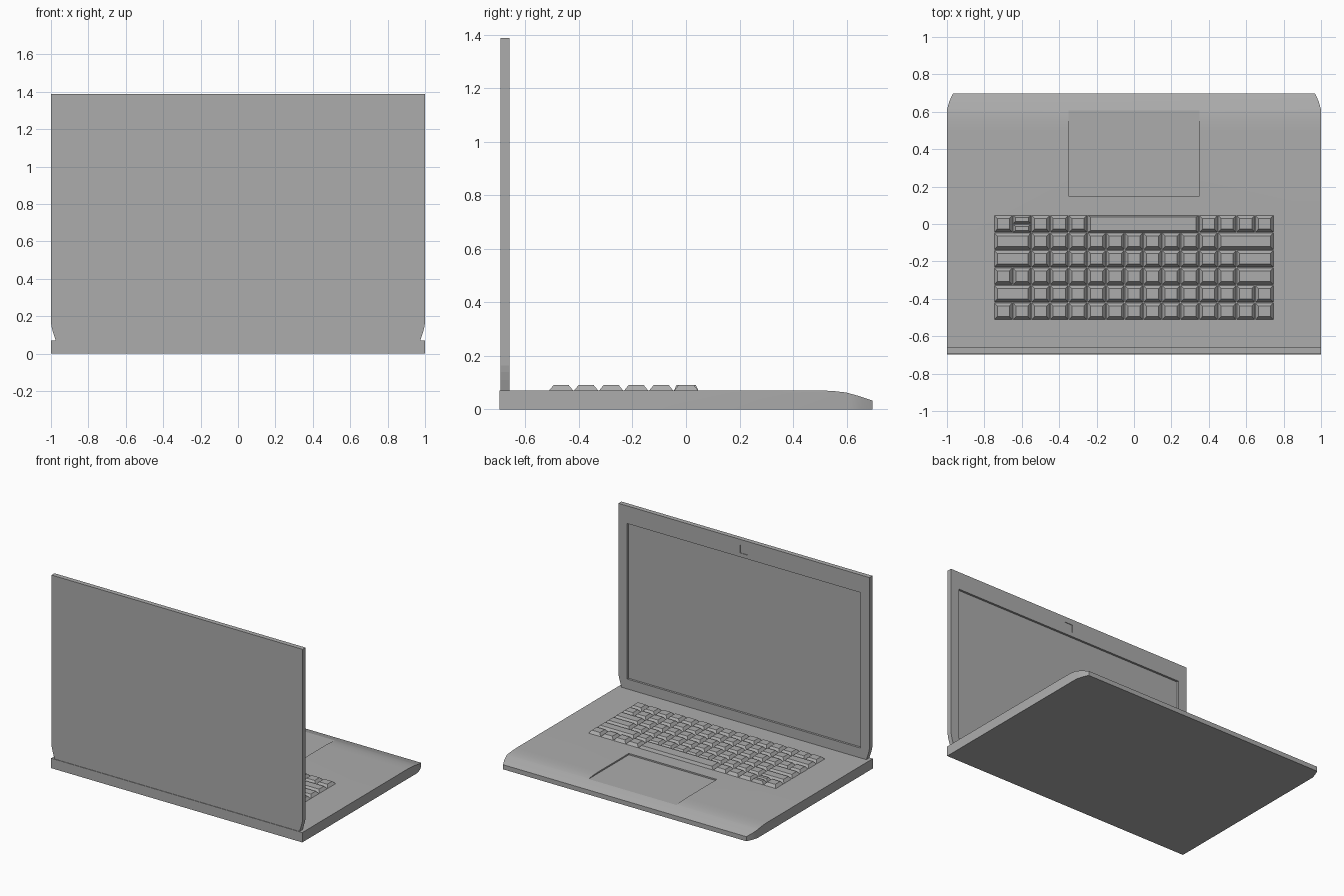
import bpy
import bmesh
from mathutils import Vector

cube = bpy.data.objects.get("Cube")
if cube:
    bpy.data.objects.remove(cube, do_unlink=True)

grey = bpy.data.materials.new("mid grey plastic")
grey.use_nodes = True
grey.diffuse_color = (0.415, 0.415, 0.415, 1)
grey.node_tree.nodes["Principled BSDF"].inputs["Base Color"].default_value = grey.diffuse_color


def finish(name, bm):
    """Turn a bmesh into a named grey object."""
    bmesh.ops.recalc_face_normals(bm, faces=bm.faces)
    mesh = bpy.data.meshes.new(name)
    bm.to_mesh(mesh)
    bm.free()
    mesh.materials.append(grey)
    obj = bpy.data.objects.new(name, mesh)
    bpy.context.collection.objects.link(obj)
    return obj


def prism(name, points, depth):
    """Extrude a closed outline of 3D points along a vector."""
    bm = bmesh.new()
    face = bm.faces.new([bm.verts.new(p) for p in points])
    moved = bmesh.ops.extrude_face_region(bm, geom=[face], use_keep_orig=True)["geom"]
    verts = [v for v in moved if isinstance(v, bmesh.types.BMVert)]
    bmesh.ops.translate(bm, verts=verts, vec=Vector(depth))
    return finish(name, bm)


def box(name, low, high):
    (x0, y0, z0), (x1, y1, z1) = low, high
    return prism(name, [(x0, y0, z0), (x1, y0, z0), (x1, y1, z0), (x0, y1, z0)], (0, 0, z1 - z0))


def carve(obj, cutter, operation="DIFFERENCE"):
    """Apply a boolean and remove its cutter."""
    mod = obj.modifiers.new("carve", "BOOLEAN")
    mod.operation, mod.solver, mod.object = operation, "EXACT", cutter
    bpy.context.view_layer.objects.active = obj
    bpy.ops.object.modifier_apply(modifier=mod.name)
    bpy.data.objects.remove(cutter, do_unlink=True)


def smooth(obj):
    bpy.ops.object.select_all(action="DESELECT")
    obj.select_set(True)
    bpy.context.view_layer.objects.active = obj
    bpy.ops.object.shade_smooth_by_angle(angle=0.5)


def mirrored(half):
    """Close a right-hand outline with its mirror image."""
    return half + [(-x, v) for x, v in reversed(half)]


DECK = 0.071
BACK, FRONT = -0.697, 0.697

# Base: side profile with a rounded palm edge, trimmed to rounded corners
profile = [(BACK, 0), (FRONT, 0), (FRONT, 0.033), (0.65, 0.049), (0.6, 0.063),
           (0.55, 0.069), (0.5, DECK), (BACK, DECK)]
base = prism("base", [(-1, y, z) for y, z in profile], (2, 0, 0))
plan = mirrored([(1, BACK - 0.1), (1, 0.612), (0.987, 0.657), (0.968, FRONT + 0.001)])
carve(base, prism("corner_trim", [(x, y, -0.1) for x, y in plan], (0, 0, 0.3)), "INTERSECT")

# Sunken touchpad with a crisp rim around its flat floor
PAD = 0.061
carve(base, box("touchpad_cutter", (-0.35, 0.15, PAD), (0.35, 0.63, 0.2)))
smooth(base)
verts = base.data.vertices
for edge in base.data.edges:
    if all(abs(verts[i].co.z - PAD) < 0.0005 and abs(verts[i].co.x) < 0.36 for i in edge.vertices):
        edge.use_edge_sharp = True

# Lid: upright panel with narrowed lower corners
LID_BACK, LID_FRONT = -0.693, -0.659
outline = mirrored([(0.975, DECK), (0.988, 0.11), (0.996, 0.14), (1, 0.165), (1, 1.388)])
lid = prism("lid", [(x, LID_BACK, z) for x, z in outline], (0, LID_FRONT - LID_BACK, 0))

# Recessed screen and shallow camera window
carve(lid, box("screen_cutter", (-0.93, LID_FRONT - 0.015, 0.142), (0.93, 0, 1.261)))
carve(lid, box("camera_cutter", (-0.032, LID_FRONT - 0.004, 1.29), (0.032, 0, 1.348)))

# Keyboard: each row lists key widths in columns, from the -x side
PITCH_X, PITCH_Y = 0.0997, 0.0935
KEY_TOP = 0.091
rows = [
    [1] * 5 + [6] + [1] * 4,
    [2] + [1] * 10 + [3],
    [2] + [1] * 11 + [2],
    [1] * 13 + [2],
    [2] + [1] * 13,
    [1] * 15,
]


def add_key(bm, x0, x1, y0, y1, inset_x, inset_y):
    """Tapered key cap standing on the deck."""
    low = [(x0, y0), (x1, y0), (x1, y1), (x0, y1)]
    a, b, c, d = x0 + inset_x, x1 - inset_x, y0 + inset_y, y1 - inset_y
    high = [(a, c), (b, c), (b, d), (a, d)]
    bottom = [bm.verts.new((x, y, DECK - 0.002)) for x, y in low]
    top = [bm.verts.new((x, y, KEY_TOP)) for x, y in high]
    bm.faces.new(top)
    bm.faces.new(bottom[::-1])
    for i in range(4):
        j = (i + 1) % 4
        bm.faces.new((bottom[i], bottom[j], top[j], top[i]))


for r, widths in enumerate(rows):
    bm = bmesh.new()
    y1 = 0.047 - r * PITCH_Y
    y0 = y1 - 0.0925
    column = 0
    for w in widths:
        x0 = -0.748 + column * PITCH_X
        x1 = x0 + w * PITCH_X - 0.001
        if r == 0 and column == 1:
            # Split pair of half-height arrow keys
            middle = (y0 + y1) / 2
            add_key(bm, x0, x1, y0, middle - 0.001, 0.015, 0.012)
            add_key(bm, x0, x1, middle + 0.001, y1, 0.015, 0.012)
        else:
            add_key(bm, x0, x1, y0, y1, 0.017, 0.01 if w == 6 else 0.018)
        column += w
    finish("key_row_" + str(r + 1), bm)
